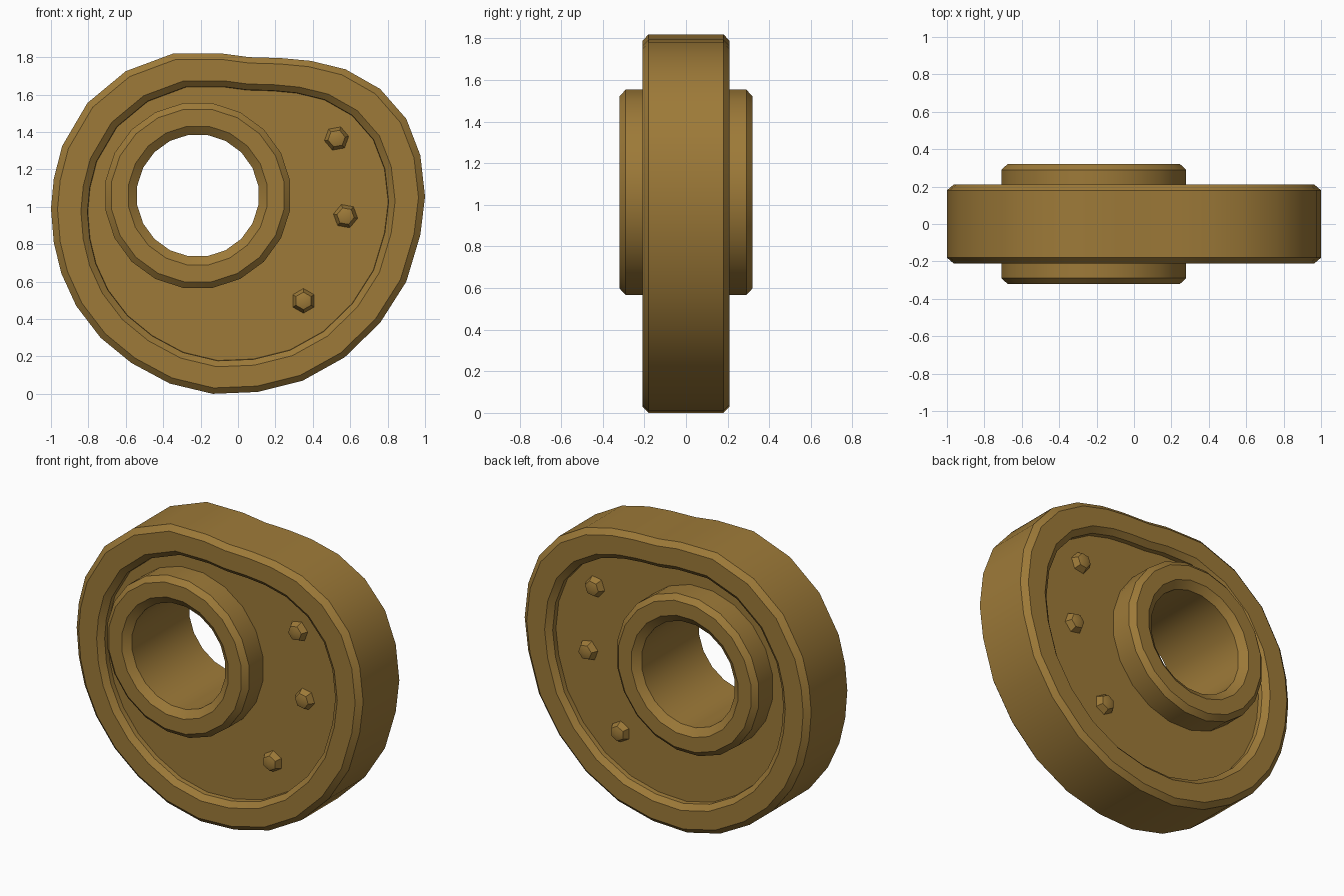
import bpy
import math
from mathutils import Vector

cube = bpy.data.objects.get("Cube")
if cube:
    bpy.data.objects.remove(cube, do_unlink=True)

# Single bronze colour
bronze = bpy.data.materials.new("bronze")
bronze.use_nodes = True
colour = (0.34, 0.195, 0.04, 1)
bronze.diffuse_color = colour
bronze.node_tree.nodes["Principled BSDF"].inputs["Base Color"].default_value = colour

HUB = Vector((-0.215, 1.06))
MIDDLE = Vector((0, 0.905))
FLOOR = 0.15

# Cam outline (x, z), clockwise from the upper left
OUTLINE = [Vector(p) for p in (
    (-.345, 1.82), (-.09, 1.82), (.06, 1.8), (.23, 1.795), (.39, 1.78),
    (.575, 1.735), (.76, 1.63), (.9, 1.47), (.975, 1.275), (1, 1.055),
    (.975, .85), (.9, .6), (.76, .38), (.57, .195), (.345, .07),
    (.105, .01), (-.135, 0), (-.365, .055), (-.57, .165), (-.735, .3),
    (-.865, .47), (-.945, .645), (-.985, .81), (-1, .99), (-.985, 1.15),
    (-.94, 1.325), (-.805, 1.555), (-.6, 1.725))]


def scaled(factor):
    return [MIDDLE + (p - MIDDLE) * factor for p in OUTLINE]


def circle(radius, count=20):
    angles = [-2 * math.pi * (i + 0.5) / count + math.pi / 2 for i in range(count)]
    return [HUB + radius * Vector((math.cos(a), math.sin(a))) for a in angles]


def finish(obj):
    obj.data.materials.append(bronze)
    bpy.ops.object.select_all(action="DESELECT")
    obj.select_set(True)
    bpy.context.view_layer.objects.active = obj
    bpy.ops.object.mode_set(mode="EDIT")
    bpy.ops.mesh.select_all(action="SELECT")
    bpy.ops.mesh.normals_make_consistent(inside=False)
    bpy.ops.object.mode_set(mode="OBJECT")
    bpy.ops.object.shade_smooth_by_angle(angle=math.radians(32))


def closed_loft(name, half):
    """Loft (ring, depth) pairs, mirror them to the back and close the tube."""
    rings = [(r, -d) for r, d in half] + [(r, d) for r, d in reversed(half)]
    n, m = len(half[0][0]), len(rings)
    verts = [(p.x, y, p.y) for ring, y in rings for p in ring]
    faces = [(k * n + i, k * n + (i + 1) % n,
              (k + 1) % m * n + (i + 1) % n, (k + 1) % m * n + i)
             for k in range(m) for i in range(n)]
    mesh = bpy.data.meshes.new(name)
    mesh.from_pydata(verts, [], faces)
    obj = bpy.data.objects.new(name, mesh)
    bpy.context.collection.objects.link(obj)
    finish(obj)


# Cam body: web floor, recess wall, raised rim and chamfered outer edge
web_bore = [HUB + (p - HUB).normalized() * 0.43 for p in OUTLINE]
closed_loft("cam_body", [
    (web_bore, FLOOR), (scaled(0.803), FLOOR), (scaled(0.805), 0.18),
    (scaled(0.84), 0.21), (scaled(0.965), 0.21), (OUTLINE, 0.18)])

# Hub with a chamfered through bore
closed_loft("hub", [
    (circle(0.328), 0.285), (circle(0.375), 0.32),
    (circle(0.467), 0.32), (circle(0.5), 0.29)])

# Domed rivets on both faces
for side, y in (("front", -FLOOR), ("back", FLOOR)):
    for number, (x, z) in enumerate(((.527, 1.365), (.575, .95), (.35, .497)), 1):
        bpy.ops.mesh.primitive_uv_sphere_add(
            segments=6, ring_count=4, radius=0.066, location=(x, y, z),
            rotation=(math.pi / 2, math.radians(20 * number), 0))
        rivet = bpy.context.object
        rivet.name = f"{side}_rivet_{number}"
        rivet.scale.z = 0.8
        finish(rivet)
        bpy.ops.object.shade_smooth()
